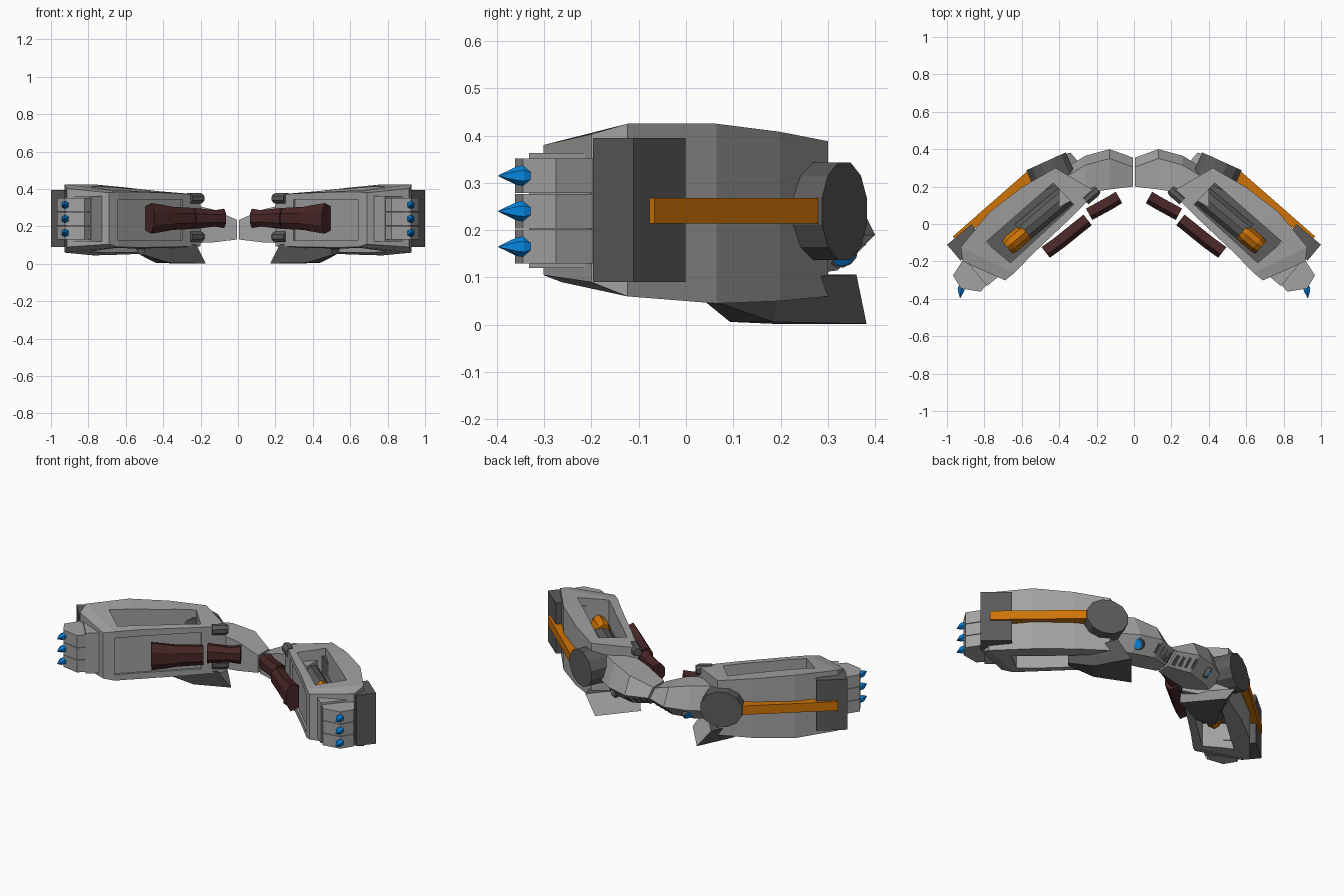
import bpy, bmesh, math
from mathutils import Vector

cube = bpy.data.objects.get("Cube")
if cube:
    bpy.data.objects.remove(cube, do_unlink=True)


def material(name, rgb):
    m = bpy.data.materials.new(name)
    m.use_nodes = True
    m.diffuse_color = (*rgb, 1)
    m.node_tree.nodes["Principled BSDF"].inputs["Base Color"].default_value = (*rgb, 1)
    return m


GREY = material("light grey metal", (0.36, 0.36, 0.36))
DARK = material("dark grey metal", (0.105, 0.105, 0.105))
ORANGE = material("orange", (0.62, 0.175, 0.002))
BLUE = material("blue", (0.002, 0.235, 0.74))
MAROON = material("maroon", (0.065, 0.019, 0.019))

# Forearm frame: u runs to the hand, v runs outward
A = math.radians(40)
U = Vector((math.cos(A), -math.sin(A), 0))
V = Vector((math.sin(A), math.cos(A), 0))
UP = Vector((0, 0, 1))


def arm(u, v, z):
    return Vector((0.6, 0, z)) + U * u + V * v


def loft(name, rings, mat, mirror=True):
    """Skin a list of equal rings, cap both ends, mirror to the other arm."""
    bm = bmesh.new()
    vs = [[bm.verts.new(p) for p in ring] for ring in rings]
    n = len(vs[0])
    for a, b in zip(vs, vs[1:]):
        for i in range(n):
            bm.faces.new((a[i], a[(i + 1) % n], b[(i + 1) % n], b[i]))
    bm.faces.new(vs[0])
    bm.faces.new(vs[-1])
    bmesh.ops.recalc_face_normals(bm, faces=bm.faces)
    me = bpy.data.meshes.new(name)
    bm.to_mesh(me)
    bm.free()
    me.materials.append(mat)
    ob = bpy.data.objects.new(name, me)
    bpy.context.scene.collection.objects.link(ob)
    if mirror:
        ob.modifiers.new("both arms", 'MIRROR').use_mirror_merge = False
    return ob


def prism(name, outline, z0, z1, mat, mirror=True):
    return loft(name, [[arm(u, v, z) for u, v in outline] for z in (z0, z1)], mat, mirror)


def block(name, u0, u1, v0, v1, z0, z1, mat):
    return prism(name, [(u0, v0), (u1, v0), (u1, v1), (u0, v1)], z0, z1, mat)


def tube(name, start, axis, profile, sides, mat, widen=1):
    """Turned shape: profile is (distance along axis, radius)."""
    axis = Vector(axis).normalized()
    s = axis.cross(UP).normalized()
    t = s.cross(axis)
    ang = [2 * math.pi * (i + 0.5) / sides for i in range(sides)]
    return loft(name, [[Vector(start) + axis * d + (s * math.cos(a) * widen + t * math.sin(a)) * r
                        for a in ang] for d, r in profile], mat)


def plate(name, centre, along, normal, length, width, thick, mat):
    a, n = Vector(along).normalized(), Vector(normal).normalized()
    b = n.cross(a).normalized()
    n = a.cross(b)
    corners = [(-1, -1), (1, -1), (1, 1), (-1, 1)]
    return loft(name, [[Vector(centre) + a * i * length / 2 + b * j * width / 2 + n * k
                        for i, j in corners] for k in (-thick, thick)], mat)


# Forearm shell: outer u, v, top, bottom then inner u, v, top, bottom
stations = [
    (-.33, .115, .388, .06, -.416, -.127, .37, .095),
    (-.13, .15, .408, .05, -.2, -.145, .378, .09),
    (.09, .16, .425, .045, .05, -.16, .385, .088),
    (.33, .115, .425, .06, .2, -.175, .385, .09),
    (.37, .05, .403, .09, .262, -.174, .38, .105),
]
forearm = loft("forearm", [[arm(a, b, t), arm(c, d, p), arm(c, d, q), arm(a, b, k)]
                           for a, b, t, k, c, d, p, q in stations], GREY, False)

# Vertical opening and shallow recess on the inner face
opening = [(-.28, -.1), (.18, -.12), (.21, .05), (-.27, .06)]
cutters = [
    prism("opening_cutter", opening, -.2, .7, GREY, False),
    prism("recess_cutter", [(-.28, -.25), (.2, -.25), (.2, -.16), (-.28, -.125)], .125, .345, GREY, False),
]
for c in cutters:
    c.hide_render = True
    mod = forearm.modifiers.new("cut", 'BOOLEAN')
    mod.operation = 'DIFFERENCE'
    mod.solver = 'EXACT'
    mod.object = c
bpy.context.view_layer.update()
depsgraph = bpy.context.evaluated_depsgraph_get()
cut_mesh = bpy.data.meshes.new_from_object(forearm.evaluated_get(depsgraph))
forearm.modifiers.clear()
forearm.data = cut_mesh
for c in cutters:
    bpy.data.objects.remove(c, do_unlink=True)
forearm.modifiers.new("both arms", 'MIRROR').use_mirror_merge = False

# Machinery inside the forearm
prism("inner_floor", opening, .225, .245, DARK)
tube("core_cylinder", arm(-.29, -.035, .25), U, [(0, .06), (.32, .06)], 10, DARK)
tube("core_ring", arm(.01, -.045, .245), U, [(0, .085), (.025, .1), (.1, .1), (.13, .085)], 10, ORANGE, .52)

# Outer armour plate and stripe
block("wrist_plate", .207, .377, .06, .172, .09, .395, DARK)
prism("outer_stripe", [(-.2, .12), (.325, .15), (.325, .186), (-.2, .197)], .214, .268, ORANGE)

# Hand: palm, three fingers, three claws
block("palm", .2, .355, -.135, .05, .12, .363, GREY)
finger_outline = [(.9, -.17), (.968, -.275), (.925, -.345), (.82, -.362), (.74, -.27)]
for i in range(3):
    z = .165 + .075 * i
    rings = [[Vector((x, y, z + k)) for x, y in finger_outline] for k in (-.036, .036)]
    loft(f"finger_{i + 1}", rings, GREY)
    tube(f"claw_{i + 1}", (.92, -.315, z), (.12, -1, 0),
         [(0, .009), (.03, .022), (.045, .019), (.082, .001)], 6, BLUE)

# Elbow disc, pistons and lower spur
tube("elbow_disc", (.47, .335, .24), (-.41, -.91, 0), [(0, .107), (.14, .107)], 12, DARK, 1.12)
for z in (.35, .145):
    tube("elbow_piston", arm(-.43, -.12, z), U, [(0, .024), (.02, .031), (.09, .031)], 8, DARK)
# Spur stations: u, inner v, outer v, bottom, top, top u
spur = [(-.1, -.03, .0, .048, .08, -.1), (-.24, -.08, .04, .006, .1, -.22),
        (-.445, -.134, .125, .002, .106, -.37)]
spur_ob = loft("elbow_spur", [[arm(u, a, k), arm(u, b, k), arm(w, b + .035, t), arm(w, a - .01, t)]
                              for u, a, b, k, t, w in spur], DARK)
# Rear end of the spur is light
spur_ob.data.materials.append(GREY)
for f in spur_ob.data.polygons:
    f.material_index = 1 if f.normal.dot(U) < -0.7 else 0

# Upper arm: x, front y, back y, top, bottom
upper = [(.006, .2, .355, .235, .13), (.13, .185, .4, .29, .115),
         (.26, .165, .365, .32, .11), (.4, .09, .28, .32, .12)]
loft("upper_arm", [[Vector(p) for p in ((x, f, t), (x, b - .05, t), (x, b, .19), (x, b - .08, k), (x, f, k))]
                   for x, f, b, t, k in upper], GREY)

# Lower back face of the upper arm: vents and an outward round lamp
under = (0, .68, -.73)
for i in range(4):
    plate("vent", (.03 + .034 * i, .318 + .012 * i, .157), (0, .7, .65), under, .06, .02, .009, DARK)
outward = (.8, .35, -.5)
tube("lamp_rim", (.235, .325, .16), outward, [(0, .033), (.022, .033)], 12, DARK)
tube("lamp", (.235, .325, .16), outward, [(0, .026), (.027, .026)], 12, BLUE)


# Muscle covers along the front
def cover(name, path, thick):
    a, b = Vector(path[0][:2]), Vector(path[-1][:2])
    d = (b - a).normalized()
    n = Vector((d.y, -d.x))
    shape = [(1, .45), (.35, 1), (-1, .8), (-1, -.8), (.35, -1), (1, -.45)]
    rings = []
    for x, y, h in path:
        rings.append([Vector((x + n.x * s * thick, y + n.y * s * thick, .243 + r * h)) for s, r in shape])
    loft(name, rings, MAROON)


cover("inner_cover", [(.08, .142, .052), (.13, .112, .044), (.24, .052, .056)], .035)
cover("outer_cover", [(.248, .022, .056), (.36, -.068, .062), (.4, -.1, .07), (.472, -.152, .082)], .036)
